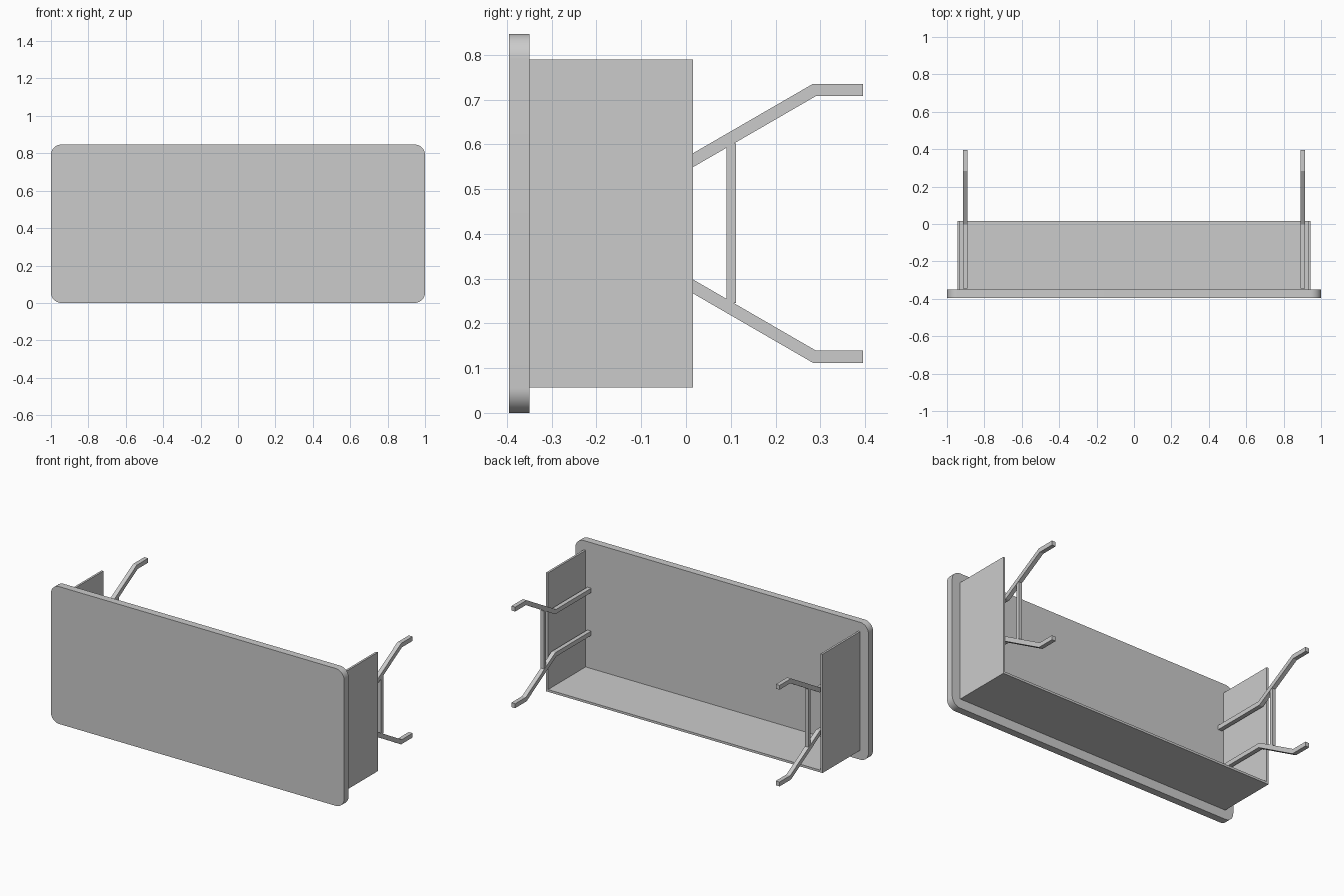
import bpy, bmesh, math
from mathutils import Vector

cube = bpy.data.objects.get("Cube")
if cube:
    bpy.data.objects.remove(cube, do_unlink=True)

grey = bpy.data.materials.new("light grey")
grey.use_nodes = True
colour = (0.6, 0.6, 0.6, 1)
grey.diffuse_color = colour
grey.node_tree.nodes["Principled BSDF"].inputs["Base Color"].default_value = colour

MID_Z = 0.4235


def finish(name, bm):
    bmesh.ops.recalc_face_normals(bm, faces=bm.faces[:])
    mesh = bpy.data.meshes.new(name)
    bm.to_mesh(mesh)
    bm.free()
    mesh.materials.append(grey)
    obj = bpy.data.objects.new(name, mesh)
    bpy.context.collection.objects.link(obj)
    return obj


def box(name, lo, hi):
    lo, hi = Vector(lo), Vector(hi)
    bm = bmesh.new()
    bmesh.ops.create_cube(bm, size=1)
    for v in bm.verts:
        v.co = (lo + hi) / 2 + v.co * (hi - lo)
    return finish(name, bm)


def bent_bar(name, x, width, path, thick):
    """Square bar following a mitred path in the y-z plane."""
    pts = [Vector(p) for p in path]
    above, below = [], []
    for i, p in enumerate(pts):
        dirs = [(b - a).normalized() for a, b in zip(pts, pts[1:])][max(i - 1, 0):i + 1]
        normals = [Vector((-d.y, d.x)) for d in dirs]
        mitre = sum(normals, Vector((0, 0))).normalized()
        offset = mitre * (thick / 2 / mitre.dot(normals[0]))
        above.append(p + offset)
        below.append(p - offset)
    bm = bmesh.new()
    rings = [[bm.verts.new((x + s * width / 2, q.x, q.y))
              for s, q in ((-1, a), (1, a), (1, b), (-1, b))]
             for a, b in zip(above, below)]
    for r, t in zip(rings, rings[1:]):
        for k in range(4):
            bm.faces.new((r[k], r[k - 1], t[k - 1], t[k]))
    bm.faces.new(rings[0])
    bm.faces.new(rings[-1])
    return finish(name, bm)


# Desktop slab with rounded corners
top = box("desktop", (-1, -0.395, 0), (1, -0.35, 2 * MID_Z))
bm = bmesh.new()
bm.from_mesh(top.data)
corners = [e for e in bm.edges if abs((e.verts[0].co - e.verts[1].co).y) > 0.01]
bmesh.ops.bevel(bm, geom=corners, offset=0.056, segments=12, profile=0.5, affect='EDGES')
bm.to_mesh(top.data)
bm.free()
bpy.context.view_layer.objects.active = top
top.select_set(True)
bpy.ops.object.shade_smooth_by_angle(angle=math.radians(30))

# Modesty panel joining the two side panels
box("modesty_panel", (-0.93, -0.35, 0.057), (0.93, 0.016, 0.071))

# Side panels and leg frames
for side, s in (("left", 1), ("right", -1)):
    a, b = sorted((s * 0.93, s * 0.943))
    box(side + "_side_panel", (a, -0.35, 0.057), (b, 0.016, 0.79))
    x = s * 0.902
    for part, k in (("upper", 1), ("lower", -1)):
        path = [(-0.345, MID_Z + k * 0.132), (0, MID_Z + k * 0.132),
                (0.287, MID_Z + k * 0.298), (0.395, MID_Z + k * 0.298)]
        bent_bar(f"{side}_{part}_leg", x, 0.026, path, 0.027)
    box(side + "_leg_brace", (x - 0.011, 0.09, 0.245), (x + 0.011, 0.112, 0.602))
